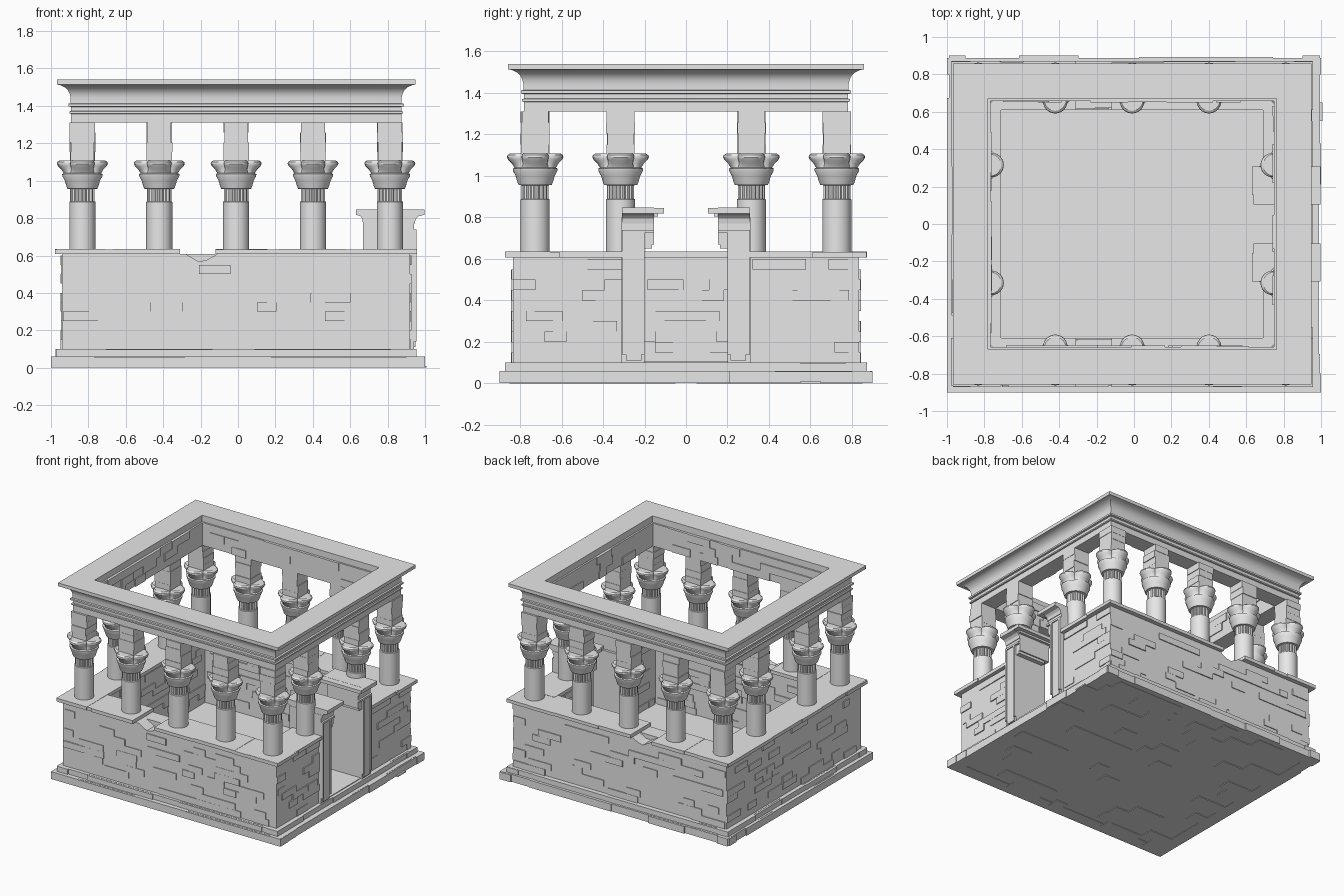
import bpy, bmesh, math, random
from mathutils import Vector

random.seed(7)
if "Cube" in bpy.data.objects:
    bpy.data.objects.remove(bpy.data.objects["Cube"])

stone = bpy.data.materials.new("grey_stone")
stone.use_nodes = True
GREY = (0.8, 0.8, 0.8, 1)
stone.diffuse_color = GREY
stone.node_tree.nodes["Principled BSDF"].inputs["Base Color"].default_value = GREY
CX = -0.01  # the building sits slightly left on its base


def finish(name, bm, smooth=False):
    bmesh.ops.recalc_face_normals(bm, faces=bm.faces)
    mesh = bpy.data.meshes.new(name)
    bm.to_mesh(mesh)
    bm.free()
    mesh.materials.append(stone)
    obj = bpy.data.objects.new(name, mesh)
    bpy.context.collection.objects.link(obj)
    if smooth:
        bpy.ops.object.select_all(action="DESELECT")
        obj.select_set(True)
        bpy.context.view_layer.objects.active = obj
        bpy.ops.object.shade_smooth_by_angle(angle=math.radians(32))
    return obj


def boxes(name, items):
    """One object from (x0, x1, y0, y1, z0, z1) boxes."""
    bm = bmesh.new()
    for x0, x1, y0, y1, z0, z1 in items:
        vs = bmesh.ops.create_cube(bm, size=1)["verts"]
        for v in vs:
            v.co = Vector((x1 if v.co.x > 0 else x0, y1 if v.co.y > 0 else y0,
                           z1 if v.co.z > 0 else z0))
    return finish(name, bm)


def prism(name, outline, y0, y1):
    """Extrude an x-z outline along y."""
    bm = bmesh.new()
    face = bm.faces.new([bm.verts.new((x, y0, z)) for x, z in outline])
    new = bmesh.ops.extrude_face_region(bm, geom=[face])["geom"]
    for v in new:
        if isinstance(v, bmesh.types.BMVert):
            v.co.y = y1
    return finish(name, bm)


def bridge(bm, rings, closed):
    pairs = list(zip(rings, rings[1:])) + ([(rings[-1], rings[0])] if closed else [])
    for a, b in pairs:
        n = len(a)
        for i in range(n):
            bm.faces.new((a[i], a[(i + 1) % n], b[(i + 1) % n], b[i]))


def oriented(axis, a0, a1, u0, u1, z0, z1):
    """Box given by its range across and along a wall; axis is the wall normal."""
    a0, a1 = sorted((a0, a1))
    return (a0, a1, u0, u1, z0, z1) if axis == "x" else (u0, u1, a0, a1, z0, z1)


def slabs(axis, side, u0, u1, outer, depth, z0, z1, jitter):
    """Row of slabs of uneven length and slightly uneven outer edge."""
    out, u = [], u0
    centre = CX if axis == "x" and outer < 0.99 else 0
    while u < u1 - 0.001:
        end = u + random.uniform(0.15, 0.4)
        end = u1 if end > u1 - 0.12 else end
        edge = centre + side * (outer - random.choice((0, 0, 0.5, 1)) * jitter)
        out.append(oriented(axis, centre + side * (outer - depth), edge, u, end,
                            z0, z1 - random.choice((0, 0, 0.002))))
        u = end
    return out


def bricks(axis, side, at, u0, u1, z0, z1, course=0.05, chance=0.33):
    """Scattered bricks standing slightly proud of a wall face."""
    out, row = [], 0
    for row in range(int((z1 - z0) / course + 0.01)):
        z, u = z0 + row * course, u0 + random.uniform(0, 0.08)
        while u < u1 - 0.05:
            end = min(u1, u + random.uniform(0.07, 0.22))
            if random.random() < chance:
                proud = random.uniform(0.005, 0.009)
                out.append(oriented(axis, at - side * 0.01, at + side * proud,
                                    u, end, z, z + course))
            u = end
    return out


# Stepped base, underside paving and floor
boxes("base_core", [(-0.985, 0.985, -0.885, 0.885, 0.005, 0.06),
                    (-0.955, 0.94, -0.855, 0.855, 0.06, 0.1)])
steps = []
for s in (-1, 1):
    steps += slabs("y", s, -1, 1, 0.9, 0.1, 0.002, 0.06, 0.012)
    steps += slabs("x", s, -0.9, 0.9, 1.0, 0.1, 0.002, 0.06, 0.01)
    steps += slabs("y", s, -0.972, 0.955, 0.872, 0.1, 0.06, 0.1, 0.008)
    steps += slabs("x", s, -0.872, 0.872, 0.965, 0.1, 0.06, 0.1, 0.006)
boxes("base_steps", steps)
paving = []
for row in range(17):
    x = -0.9
    while x < 0.8:
        end = x + random.uniform(0.08, 0.25)
        if random.random() < 0.4:
            y = -0.85 + row * 0.1
            top = random.random() < 0.4 and end < 0.68 and abs(y + 0.05) < 0.5
            paving.append((x, end, y, y + 0.1) + ((0.09, 0.104) if top else (0, 0.01)))
        x = end
boxes("paving", paving)

# Walls: long sides carry a chipped notch in their outer layer
WX0, WX1, WY = -0.94, 0.92, 0.835
TOP = 0.608
notched = [(WX0, 0.1), (WX1, 0.1), (WX1, TOP), (-0.11, TOP), (-0.17, 0.575),
           (-0.21, 0.568), (-0.28, TOP), (WX0, TOP)]
for s, n in ((-1, "front"), (1, "back")):
    prism(n + "_wall_face", notched, s * WY, s * 0.74)
    boxes(n + "_wall", [(WX0, WX1, min(s * 0.74, s * 0.62), max(s * 0.74, s * 0.62), 0.1, TOP)])
boxes("left_and_right_walls",
      [(WX0, -0.72, -0.7, 0.7, 0.1, TOP),
       (0.7, WX1, -0.7, -0.3, 0.1, TOP), (0.7, WX1, 0.3, 0.7, 0.1, TOP)])
masonry = []
for s in (-1, 1):
    masonry += bricks("y", s, s * WY, WX0, WX1, 0.1, 0.555)
    masonry += bricks("y", -s, s * 0.62, -0.7, 0.68, 0.1, 0.6)
    lo, hi = sorted((s * 0.31, s * WY))
    masonry += bricks("x", 1, WX1, lo, hi, 0.1, 0.6)
    lo, hi = sorted((s * 0.31, s * 0.61))
    masonry += bricks("x", -1, 0.7, lo, hi, 0.1, 0.6)
masonry += bricks("x", -1, WX0, -WY, WY, 0.1, 0.6)
masonry += bricks("x", 1, -0.72, -0.61, 0.61, 0.1, 0.6)
boxes("wall_bricks", masonry)

# Ledge on the walls, broken over the notches and open at the doorway
ledge = []
for s in (-1, 1):
    for u0, u1 in ((-0.978, -0.31), (-0.12, 0.957)):
        ledge += slabs("y", s, u0, u1, 0.872, 0.262, TOP, 0.635, 0.008)
    lo, hi = sorted((s * 0.3, s * 0.87))
    ledge += slabs("x", 1, lo, hi, 0.967, 0.267, TOP, 0.635, 0.008)
ledge += slabs("x", -1, -0.87, 0.87, 0.967, 0.267, TOP, 0.635, 0.008)
boxes("wall_ledge", ledge)

# Doorway: two jambs with broken lintel stubs and flared caps
CAP = [(0.668, 0.77), (0.945, 0.77), (0.95, 0.795), (0.965, 0.81), (0.998, 0.818),
       (0.998, 0.847), (0.63, 0.847), (0.63, 0.818), (0.655, 0.81), (0.665, 0.795)]
for s, n in ((-1, "right"), (1, "left")):
    def ys(a, b):
        return tuple(sorted((s * a, s * b)))
    boxes(n + "_door_jamb", [
        (0.668, 0.94, *ys(0.2, 0.31), 0.1, 0.8),
        (0.668, 0.94, *ys(0.155, 0.2), 0.67, 0.8),
        (0.7, 0.94, *ys(0.165, 0.2), 0.65, 0.67),
        (0.9, 0.955, *ys(0.2, 0.215), 0.14, 0.725),
        (0.9, 0.955, *ys(0.29, 0.308), 0.14, 0.74),
        (0.9, 0.955, *ys(0.155, 0.308), 0.725, 0.74),
        (0.9, 0.948, *ys(0.215, 0.29), 0.11, 0.725)])
    prism(n + "_door_cap", CAP, s * 0.155, s * 0.308)
    boxes(n + "_door_cap_end", [(0.64, 0.998, *ys(0.105, 0.2), 0.82, 0.846),
                                (0.66, 0.955, *ys(0.135, 0.2), 0.805, 0.82)])
boxes("door_threshold", [(0.68, 0.93, -0.21, 0.21, 0.09, 0.106)])


# Columns: round shaft, fluted neck, bell and four-lobed flower capital
def lobe(angle):
    a = (angle + math.pi / 4) % (math.pi / 2) - math.pi / 4
    return (0.07 * math.cos(a) + math.sqrt(0.065 ** 2 - (0.07 * math.sin(a)) ** 2)) / 0.135


# radius, height, lobe amount, flute depth
PROFILE = [(0.07, 0.62, 0, 0), (0.07, 0.887, 0, 0), (0.066, 0.89, 0, 0.1),
           (0.066, 0.955, 0, 0.1), (0.08, 0.957, 0, 0), (0.087, 0.975, 0, 0),
           (0.094, 1.0, 0, 0), (0.107, 1.025, 0.1, 0), (0.108, 1.035, 0.15, 0),
           (0.1, 1.04, 0.3, 0), (0.112, 1.06, 0.8, 0), (0.13, 1.078, 1, 0),
           (0.136, 1.09, 1, 0), (0.134, 1.1, 1, 0), (0.122, 1.108, 1, 0), (0.05, 1.108, 1, 0)]
bm = bmesh.new()
SIDES = 48
rings = []
for r, z, w, flute in PROFILE:
    ring = []
    for i in range(SIDES):
        a = 2 * math.pi * i / SIDES
        rad = r * (1 - w + w * lobe(a)) * (1 - flute * (i % 3 == 0))
        ring.append(bm.verts.new((rad * math.cos(a), rad * math.sin(a), z)))
    rings.append(ring)
bridge(bm, rings, False)
bm.faces.new(rings[0])
bm.faces.new(rings[-1])
column = finish("column", bm, smooth=True)

spots = [(CX + 0.411 * i, s * 0.727) for i in range(-2, 3) for s in (-1, 1)]
spots += [(CX + s * 0.822, t * 0.315) for s in (-1, 1) for t in (-1, 1)]
for k, (x, y) in enumerate(spots):
    obj = column if k == 0 else bpy.data.objects.new("column", column.data)
    if k:
        bpy.context.collection.objects.link(obj)
    obj.location = (x, y, 0)
    # Square pier of slightly uneven courses above each capital
    courses = []
    for c in range(4):
        w, d = random.uniform(0.062, 0.07), random.uniform(0.062, 0.07)
        z = 1.1 + c * 0.0525
        courses.append((x - w, x + w, y - d, y + d, z, z + 0.0525))
    boxes("pier_block", courses)

# Roof frame: beam, two roll mouldings, flared cornice and flat rim
FRAME = [(-0.125, 1.31), (0, 1.31), (0, 1.357), (0.009, 1.36), (0.009, 1.37), (0, 1.373),
         (0, 1.395), (0.014, 1.398), (0.014, 1.411), (0.002, 1.414), (0.002, 1.445),
         (0.007, 1.465), (0.017, 1.485), (0.034, 1.5), (0.058, 1.511), (0.076, 1.514),
         (0.076, 1.54), (-0.112, 1.54), (-0.112, 1.49), (-0.125, 1.49)]
bm = bmesh.new()
rings = [[bm.verts.new((CX + sx * (0.883 + o), sy * (0.782 + o), z))
          for sx, sy in ((-1, -1), (1, -1), (1, 1), (-1, 1))] for o, z in FRAME]
bridge(bm, rings, True)
finish("roof_frame", bm, smooth=True)
beam = []
for s in (-1, 1):
    beam += bricks("y", -s, s * 0.657, -0.74, 0.72, 1.31, 1.49, 0.06, 0.3)
    beam += bricks("x", -s, CX + s * 0.758, -0.63, 0.63, 1.31, 1.49, 0.06, 0.3)
boxes("beam_bricks", beam)
